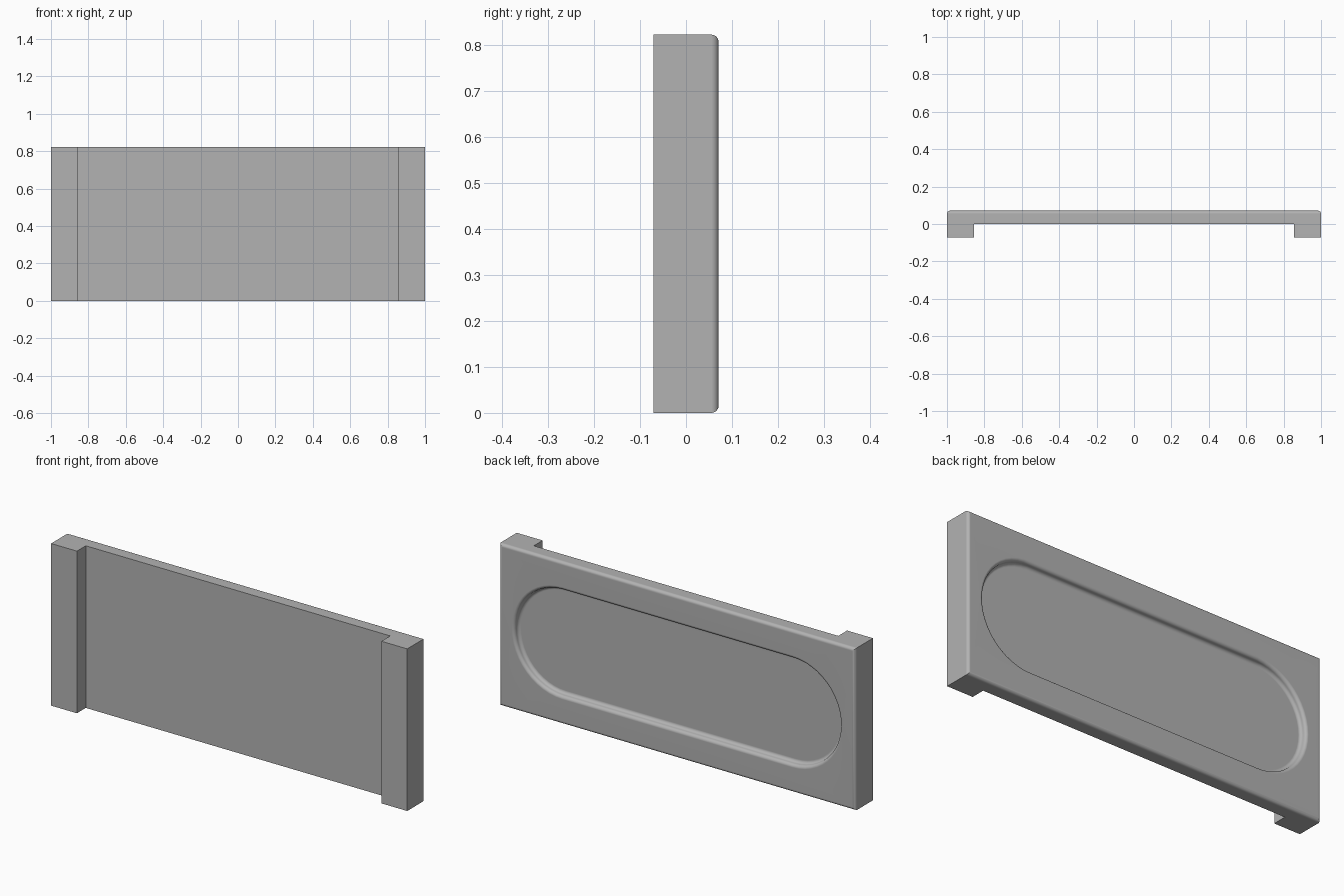
import bpy, bmesh, math

cube = bpy.data.objects.get("Cube")
if cube:
    bpy.data.objects.remove(cube, do_unlink=True)

HEIGHT, DEPTH = 0.823, 0.071      # panel height, half depth
LEG_X = 0.855                     # inner face of the side legs
ROUND = 0.016                     # fillet radius
STRAIGHT, RADIUS = 0.645, 0.285   # oval recess: half straight length, end radius


def stadium_ring(bm, radius, y, steps=24):
    """Closed ring of vertices around an oval with straight long sides."""
    ring = []
    for side in (1, -1):
        for i in range(steps + 1):
            a = math.pi * i / steps - math.pi / 2
            ring.append(bm.verts.new((side * (STRAIGHT + radius * math.cos(a)), y,
                                      HEIGHT / 2 + side * radius * math.sin(a))))
    return ring


def pairs(ring):
    return list(zip(ring, ring[1:] + ring[:1]))


bm = bmesh.new()

# Channel-shaped body: flat plate with a leg at each side
outline = [(-1, -DEPTH), (-LEG_X, -DEPTH), (-LEG_X, 0), (LEG_X, 0),
           (LEG_X, -DEPTH), (1, -DEPTH), (1, DEPTH), (-1, DEPTH)]
base = bm.faces.new([bm.verts.new((x, y, 0)) for x, y in outline])
grown = bmesh.ops.extrude_face_region(bm, geom=[base])["geom"]
bmesh.ops.translate(bm, vec=(0, 0, HEIGHT),
                    verts=[v for v in grown if isinstance(v, bmesh.types.BMVert)])
bmesh.ops.recalc_face_normals(bm, faces=bm.faces)

# Rounded rim around the back
rim = [e for e in bm.edges if all(v.co.y > DEPTH - 1e-4 for v in e.verts)]
bmesh.ops.bevel(bm, geom=rim, offset=ROUND, segments=6, profile=0.5, affect='EDGES')

# Open the back face and refill it around the oval
back = max((f for f in bm.faces if f.normal.y > 0.99), key=lambda f: f.calc_area())
border = list(back.edges)
bmesh.ops.delete(bm, geom=[back], context='FACES_ONLY')
ring = stadium_ring(bm, RADIUS, DEPTH)
border += [bm.edges.new(p) for p in pairs(ring)]
bmesh.ops.triangle_fill(bm, edges=border, use_beauty=True, normal=(0, 1, 0))

# Recess wall: convex round, then concave round, then the flat floor
SEG = 6
for i in range(1, 2 * SEG + 1):
    a = math.pi / 2 * i / SEG
    if i <= SEG:
        inset, drop = math.sin(a), 1 - math.cos(a)
    else:
        inset, drop = 2 - math.sin(a), 1 - math.cos(a)
    lower = stadium_ring(bm, RADIUS - ROUND * inset, DEPTH - ROUND * drop)
    for (a0, a1), (b0, b1) in zip(pairs(ring), pairs(lower)):
        bm.faces.new((a0, a1, b1, b0))
    ring = lower
bm.faces.new(ring)
bmesh.ops.recalc_face_normals(bm, faces=bm.faces)

mesh = bpy.data.meshes.new("recessed_panel")
bm.to_mesh(mesh)
bm.free()
panel = bpy.data.objects.new("recessed_panel", mesh)
bpy.context.collection.objects.link(panel)

# Plain grey finish
grey = bpy.data.materials.new("plain_grey")
grey.use_nodes = True
colour = (0.45, 0.45, 0.45, 1)
grey.diffuse_color = colour
grey.node_tree.nodes["Principled BSDF"].inputs["Base Color"].default_value = colour
mesh.materials.append(grey)

# Smooth fillets, flat faces kept flat
bpy.ops.object.select_all(action='DESELECT')
panel.select_set(True)
bpy.context.view_layer.objects.active = panel
bpy.ops.object.shade_smooth_by_angle(angle=math.radians(30))
weighted = panel.modifiers.new("flat_normals", 'WEIGHTED_NORMAL')
weighted.keep_sharp = True
